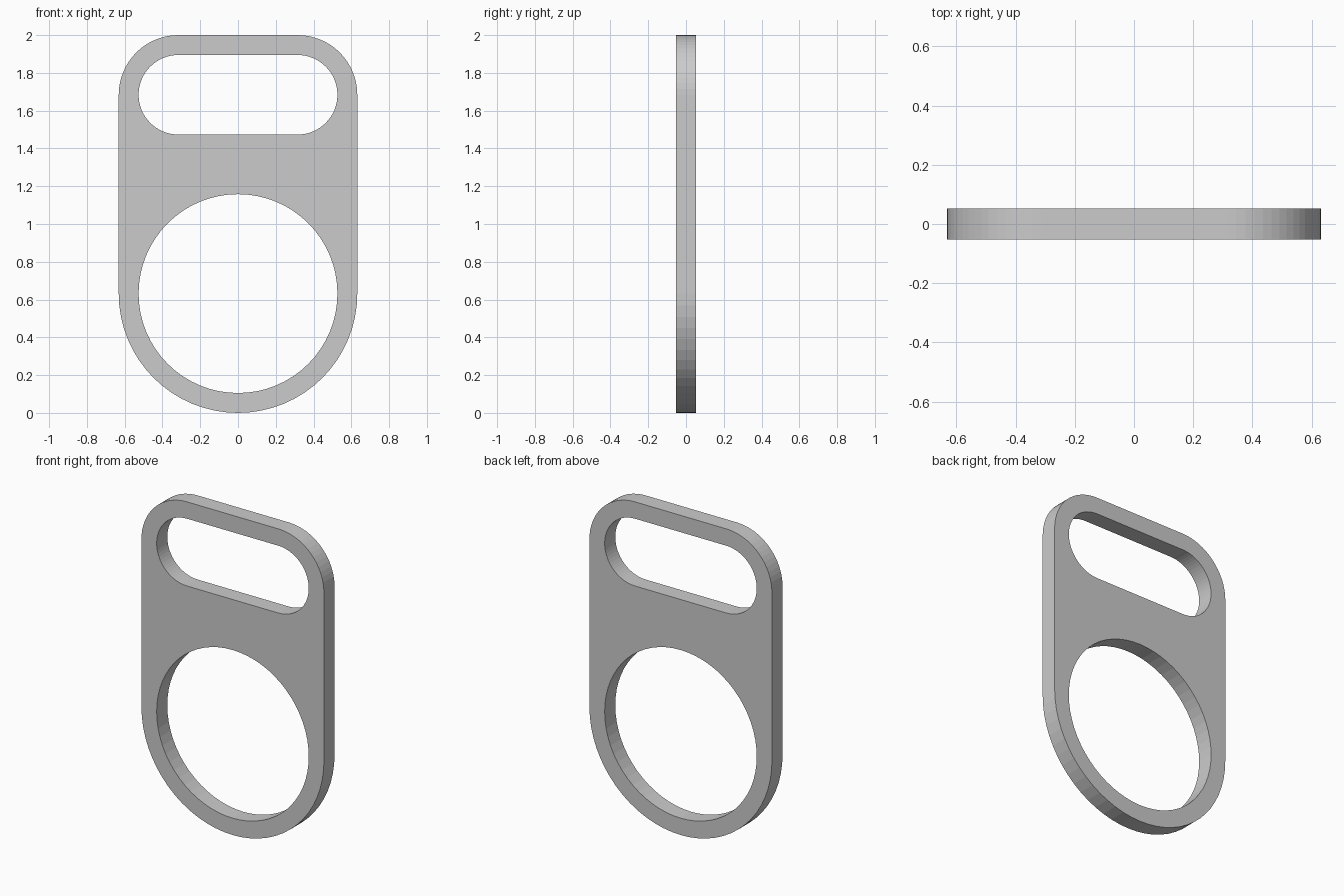
import bpy
from math import sin, cos, pi

if "Cube" in bpy.data.objects:
    bpy.data.objects.remove(bpy.data.objects["Cube"])

U = 2 / 19            # rim width; every dimension is a multiple of it
LOW, HIGH = 6 * U, 16 * U   # centre heights of the ring hole and the slot


def arc(cx, cz, r, start, end, steps):
    return [(cx + r * cos(start + (end - start) * i / steps),
             cz + r * sin(start + (end - start) * i / steps))
            for i in range(steps + 1)]


# Outer outline: half round bottom, rounded top corners
outer = (arc(0, LOW, 6 * U, pi, 2 * pi, 32)
         + arc(3 * U, HIGH, 3 * U, 0, pi / 2, 16)
         + arc(-3 * U, HIGH, 3 * U, pi / 2, pi, 16))
# Round opening
ring_hole = arc(0, LOW, 5 * U, 0, 2 * pi, 64)[:-1]
# Strap slot with round ends
slot = (arc(3 * U, HIGH, 2 * U, -pi / 2, pi / 2, 32)
        + arc(-3 * U, HIGH, 2 * U, pi / 2, 3 * pi / 2, 32))

# Filled flat profile, extruded to the plate thickness
curve = bpy.data.curves.new("ring_plate", 'CURVE')
curve.dimensions = '2D'
curve.fill_mode = 'BOTH'
curve.extrude = U / 2
for loop in (outer, ring_hole, slot):
    spline = curve.splines.new('POLY')
    spline.points.add(len(loop) - 1)
    for point, (x, z) in zip(spline.points, loop):
        point.co = (x, z, 0, 1)
    spline.use_cyclic_u = True
    spline.use_smooth = False

plate = bpy.data.objects.new("ring_plate", curve)
bpy.context.collection.objects.link(plate)
plate.rotation_euler.x = pi / 2

# Turn into a clean, flat shaded mesh
bpy.context.view_layer.objects.active = plate
plate.select_set(True)
bpy.ops.object.convert(target='MESH')
bpy.ops.object.transform_apply(location=False, rotation=True, scale=False)
bpy.ops.object.mode_set(mode='EDIT')
bpy.ops.mesh.select_all(action='SELECT')
bpy.ops.mesh.remove_doubles(threshold=0.0001)
bpy.ops.mesh.normals_make_consistent(inside=False)
bpy.ops.object.mode_set(mode='OBJECT')
bpy.ops.object.shade_flat()
